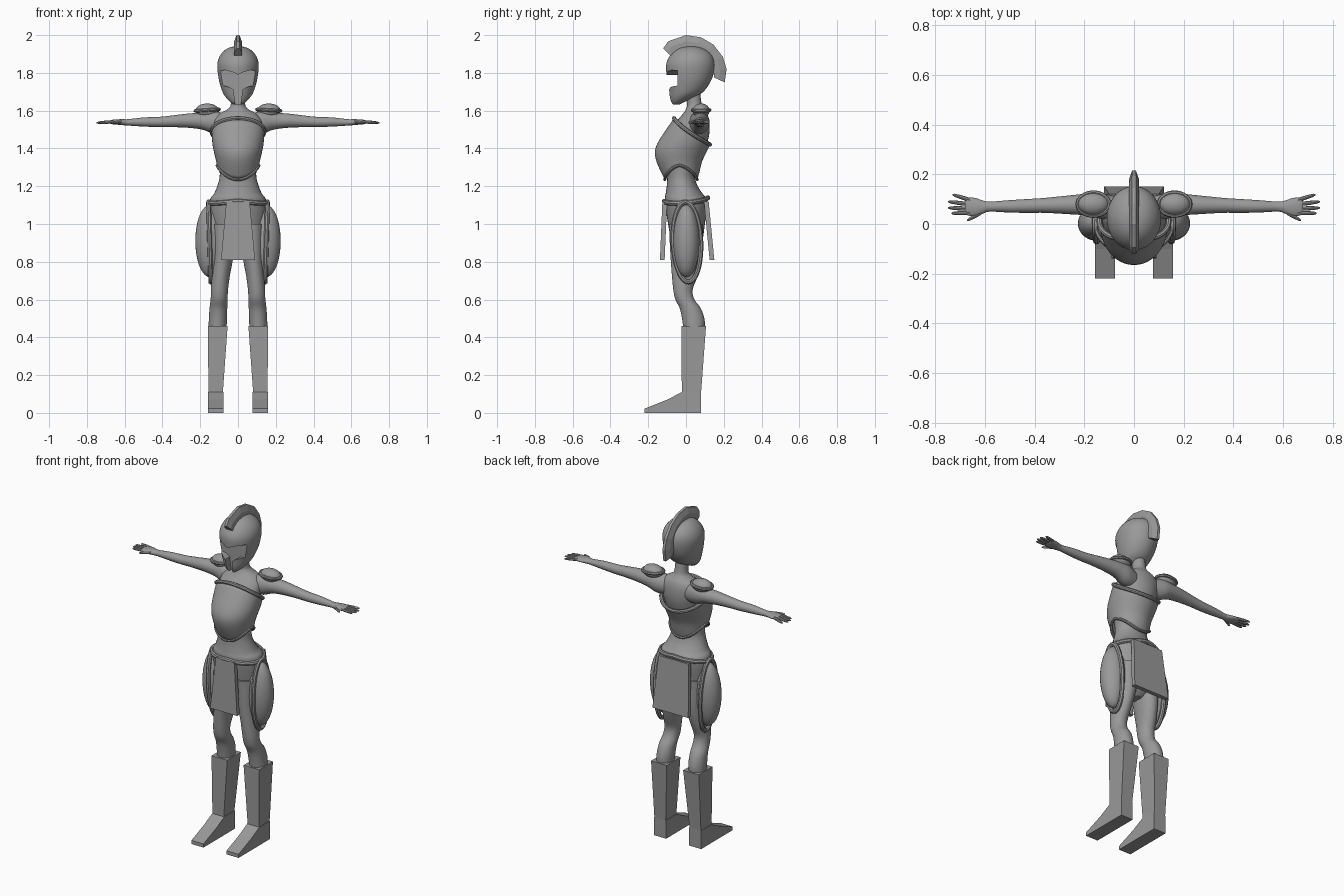
import bpy, bmesh, math
from mathutils import Vector

if "Cube" in bpy.data.objects:
    bpy.data.objects.remove(bpy.data.objects["Cube"])

grey = bpy.data.materials.new("plain_grey")
grey.diffuse_color = (0.32, 0.32, 0.32, 1)
grey.use_nodes = True
grey.node_tree.nodes["Principled BSDF"].inputs["Base Color"].default_value = grey.diffuse_color


def finish(ob, smooth=True):
    ob.data.materials.clear()
    ob.data.materials.append(grey)
    bpy.ops.object.select_all(action='DESELECT')
    ob.select_set(True)
    bpy.context.view_layer.objects.active = ob
    if smooth:
        bpy.ops.object.shade_smooth_by_angle(angle=math.radians(40))
    return ob


def bridge(name, rings, smooth=True, caps=True):
    """Skin a list of closed point rings."""
    bm = bmesh.new()
    vs = [[bm.verts.new(p) for p in r] for r in rings]
    n = len(rings[0])
    for a, b in zip(vs, vs[1:]):
        for i in range(n):
            j = (i + 1) % n
            bm.faces.new((a[i], a[j], b[j], b[i]))
    if caps:
        bm.faces.new(vs[0])
        bm.faces.new(vs[-1])
    bmesh.ops.recalc_face_normals(bm, faces=bm.faces)
    me = bpy.data.meshes.new(name)
    bm.to_mesh(me)
    bm.free()
    ob = bpy.data.objects.new(name, me)
    bpy.context.collection.objects.link(ob)
    return finish(ob, smooth)


def spline(rows, steps=4):
    """Catmull-Rom interpolation of rows of numbers."""
    rows = [Vector(r) for r in rows]
    out = []
    for i in range(len(rows) - 1):
        p0, p1, p2 = rows[max(i - 1, 0)], rows[i], rows[i + 1]
        p3 = rows[min(i + 2, len(rows) - 1)]
        for k in range(steps):
            t = k / steps
            out.append(0.5 * (2 * p1 + (p2 - p0) * t + (2 * p0 - 5 * p1 + 4 * p2 - p3) * t * t
                              + (3 * p1 - p0 - 3 * p2 + p3) * t ** 3))
    return out + [rows[-1]]


def oval(c, u, v, n=24):
    c, u, v = Vector(c), Vector(u), Vector(v)
    return [c + u * math.cos(2 * math.pi * i / n) + v * math.sin(2 * math.pi * i / n) for i in range(n)]


def upright(name, rows, x=0, n=32):
    """Rows are z, front y, back y, half width, optional x centre."""
    rings = []
    for r in spline(rows):
        cx = r[4] if len(r) > 4 else 0
        rings.append(oval((cx * (x or 1), (r[1] + r[2]) / 2, r[0]), (r[3], 0, 0), (0, (r[2] - r[1]) / 2, 0), n))
    return bridge(name, rings)


def tube(name, pts, r):
    """Rolled rim along a closed path."""
    cu = bpy.data.curves.new(name, 'CURVE')
    cu.dimensions = '3D'
    cu.bevel_depth = r
    cu.bevel_resolution = 2
    sp = cu.splines.new('POLY')
    sp.points.add(len(pts) - 1)
    for p, q in zip(sp.points, pts):
        p.co = (*q, 1)
    sp.use_cyclic_u = True
    ob = bpy.data.objects.new(name, cu)
    bpy.context.collection.objects.link(ob)
    bpy.ops.object.select_all(action='DESELECT')
    ob.select_set(True)
    bpy.context.view_layer.objects.active = ob
    bpy.ops.object.convert(target='MESH')
    return finish(bpy.context.object)


def ball(name, loc, scale):
    bpy.ops.mesh.primitive_uv_sphere_add(segments=28, ring_count=18, location=loc)
    ob = bpy.context.object
    ob.name = name
    ob.scale = scale
    return finish(ob)


# torso and neck
upright("torso", [(.83, -.03, .04, .04), (.88, -.07, .08, .11), (1.0, -.095, .10, .14), (1.12, -.112, .112, .15),
                  (1.16, -.108, .088, .127), (1.2, -.102, .062, .11), (1.25, -.1, .048, .097),
                  (1.31, -.11, .065, .1), (1.38, -.13, .095, .113), (1.45, -.115, .118, .122),
                  (1.5, -.085, .125, .128), (1.55, -.045, .122, .125), (1.585, -.015, .112, .095),
                  (1.61, .0, .095, .052), (1.64, .005, .082, .037), (1.74, -.01, .07, .036)])

# breastplate shell with slanted top and dipped bottom edge
plate = spline([(1.2, -.095, .05, .098), (1.27, -.13, .07, .105), (1.33, -.156, .085, .115),
                (1.38, -.165, .108, .127), (1.43, -.15, .13, .136), (1.5, -.105, .137, .14), (1.58, -.05, .132, .138)], 12)


def plate_point(i, t, n=64):
    a = 2 * math.pi * i / n
    c = math.cos(a)
    top, bottom = 1.49 + .07 * c, 1.31 - .075 * abs(c) ** 1.5
    z = bottom + (top - bottom) * t
    r = min(plate, key=lambda q: abs(q[0] - z))
    k = min(plate.index(r), len(plate) - 2)
    if plate[k][0] > z and k:
        k -= 1
    r = plate[k].lerp(plate[k + 1], (z - plate[k][0]) / (plate[k + 1][0] - plate[k][0]))
    return Vector((r[3] * math.sin(a), (r[1] + r[2]) / 2 - (r[2] - r[1]) / 2 * c, z))


rings = [[plate_point(i, k / 14) for i in range(64)] for k in range(15)]
shell = bridge("breastplate", rings, caps=False)
sol = shell.modifiers.new("thickness", 'SOLIDIFY')
sol.thickness = .01
tube("breastplate_top_rim", rings[-1], .011)
tube("breastplate_bottom_rim", rings[0], .008)

# belt, sagging at the sides
tube("belt", [Vector((p.x, p.y, 1.13 + p.y * .08 - abs(p.x) * .12)) for p in
              oval((0, 0, 0), (.152, 0, 0), (0, .115, 0), 48)], .013)


# skirt panels
def panel(name, w0, w1, y0, y1, t):
    bridge(name, [[(-w, y, z), (w, y, z), (w, y + t, z), (-w, y + t, z)]
                  for w, y, z in ((w0, y0, .81), (w1, y1, 1.12))], smooth=False)


panel("front_skirt_panel", .09, .062, -.138, -.125, .025)
panel("back_skirt_panel", .12, .1, .125, .095, .025)

# helmet with eye and mouth opening cut into it
helmet = upright("helmet", [(1.632, -.07, -.035, .02), (1.645, -.08, -.01, .04), (1.67, -.088, .045, .064),
                            (1.70, -.092, .092, .082), (1.75, -.098, .128, .098), (1.80, -.104, .147, .107),
                            (1.85, -.104, .152, .109), (1.89, -.085, .14, .096), (1.92, -.055, .11, .07),
                            (1.936, -.02, .072, .04), (1.941, .02, .04, .008)], n=48)
half = [(.03, 1.805), (.07, 1.815), (.13, 1.805), (.13, 1.76), (.09, 1.735), (.045, 1.725), (.024, 1.71), (.01, 1.6)]
outline = half + [(-x, z) for x, z in reversed(half)] + [(0, 1.79)]
cutter = bridge("opening_cutter", [[(x, y, z) for x, z in outline] for y in (-.3, -.045)], smooth=False)
cut = helmet.modifiers.new("opening", 'BOOLEAN')
cut.object = cutter
cut.operation = 'DIFFERENCE'
cut.solver = 'EXACT'
bpy.context.view_layer.objects.active = helmet
bpy.ops.object.modifier_apply(modifier=cut.name)
bpy.data.objects.remove(cutter)
finish(helmet)

# crest: inner and outer y, z pairs
crest = [(-.08, 1.89, -.12, 1.93), (-.065, 1.91, -.095, 1.967), (0, 1.935, 0, 2.0), (.05, 1.93, .08, 1.988),
         (.1, 1.905, .145, 1.95), (.135, 1.86, .195, 1.885), (.145, 1.81, .215, 1.82), (.15, 1.775, .205, 1.75)]
bridge("helmet_crest", [[(-.021, a, b), (.021, a, b), (.02, (a + c) / 2, (b + d) / 2), (.008, c, d),
                         (-.008, c, d), (-.02, (a + c) / 2, (b + d) / 2)] for a, b, c, d in crest], smooth=False)

for s, side in ((1, "left"), (-1, "right")):
    # arm and palm: x, y, z, half depth, half height
    arm = [(.07, .06, 1.53, .05, .055), (.13, .072, 1.538, .052, .06), (.19, .078, 1.545, .044, .045),
           (.27, .077, 1.547, .037, .037), (.36, .075, 1.543, .03, .03), (.42, .073, 1.54, .028, .027),
           (.50, .071, 1.54, .025, .024), (.58, .07, 1.538, .02, .017), (.61, .068, 1.539, .027, .016),
           (.64, .068, 1.54, .037, .014), (.67, .07, 1.54, .035, .011), (.68, .07, 1.54, .027, .006)]
    bridge(side + "_arm", [oval((s * r[0], r[1], r[2]), (0, r[3], 0), (0, 0, r[4])) for r in spline(arm)])
    # fingers and thumb
    for k, (x0, y0, x1, y1) in enumerate([(.66, .097, .73, .118), (.665, .08, .748, .09), (.665, .062, .748, .065),
                                          (.66, .045, .735, .043), (.615, .045, .672, .015)]):
        a, b = Vector((s * x0, y0, 1.541)), Vector((s * x1, y1, 1.536))
        bridge(f"{side}_finger_{k + 1}", [oval(a.lerp(b, t), (0, r, 0), (0, 0, r), 8) for t, r in
                                          ((0, .0085), (.5, .0085), (.88, .0065), (1, .003))])
    # shoulder pad
    ball(side + "_shoulder_pad", (s * .163, .08, 1.6), (.062, .045, .038))
    tube(side + "_shoulder_rim", oval((s * .163, .08, 1.603), (.063, 0, -.004 * s), (0, .046, 0), 32), .009)
    # hip guard
    ball(side + "_hip_guard", (s * .148, .002, .91), (.078, .07, .192))
    tube(side + "_hip_rim", oval((s * .15, .005, .905), (0, .074, 0), (s * .006, -.008, .212), 40), .013)
    # leg
    upright(side + "_leg", [(1.0, -.09, .09, .065, .075), (.88, -.085, .09, .062, .077), (.8, -.08, .082, .054, .083),
                            (.72, -.074, .06, .048, .092), (.65, -.067, .035, .045, .098), (.6, -.056, .045, .045, .1),
                            (.55, -.032, .08, .047, .104), (.48, -.018, .1, .048, .107), (.4, -.01, .09, .045, .11)], x=s)
    # boot shaft and wedge foot
    rows = [(.08, .156, -.022, .08, .11), (.055, .16, -.025, .106, .46)]
    bridge(side + "_boot_shaft", [[(s * a, f, z), (s * b, f, z), (s * b, k, z), (s * a, k, z)]
                                  for a, b, f, k, z in rows], smooth=False)
    foot = [(.08, 0), (-.22, 0), (-.22, .022), (-.1, .07), (-.022, .11), (.08, .11)]
    bridge(side + "_boot_foot", [[(s * x, y, z) for y, z in foot] for x in (.077, .158)], smooth=False)
